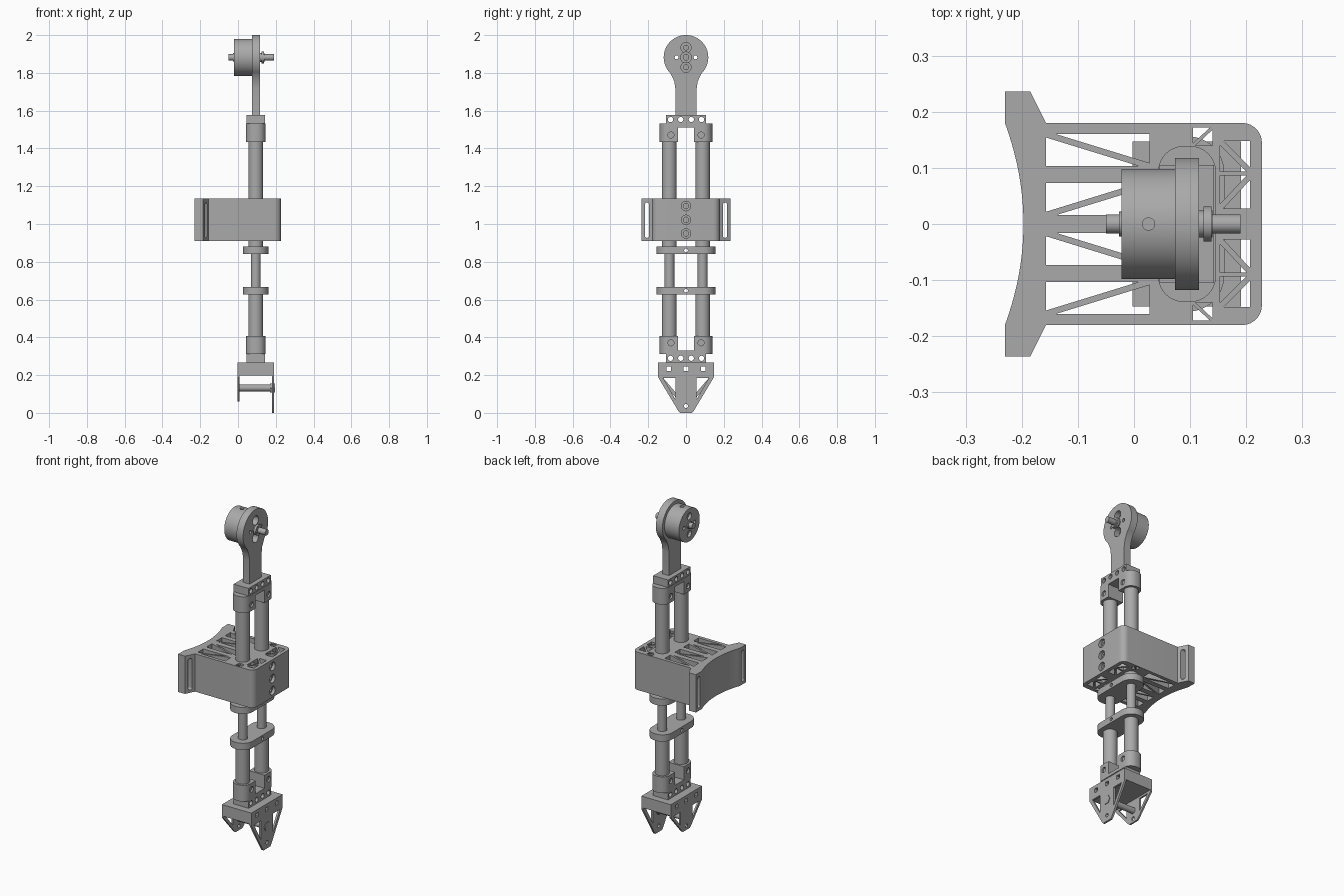
import bpy, bmesh
from math import sin, cos, pi, radians, hypot

if "Cube" in bpy.data.objects:
    bpy.data.objects.remove(bpy.data.objects["Cube"])

grey = bpy.data.materials.new("machined grey")
grey.use_nodes = True
COLOUR = (0.4, 0.4, 0.4, 1)
grey.diffuse_color = COLOUR
grey.node_tree.nodes["Principled BSDF"].inputs["Base Color"].default_value = COLOUR


# --- profiles -------------------------------------------------------------
def arc(cx, cy, r, a0, a1, n):
    return [(cx + r * cos(radians(a0 + (a1 - a0) * i / n)),
             cy + r * sin(radians(a0 + (a1 - a0) * i / n))) for i in range(n + 1)]


def circle(cx, cy, r, n=32):
    return arc(cx, cy, r, 0, 360, n)[:-1]


def rect(x0, x1, y0, y1):
    return [(x0, y0), (x1, y0), (x1, y1), (x0, y1)]


def rounded(x0, x1, y0, y1, r):
    pts = []
    for i, (x, y) in enumerate(((x1 - r, y1 - r), (x0 + r, y1 - r),
                                (x0 + r, y0 + r), (x1 - r, y0 + r))):
        pts += arc(x, y, r, 90 * i, 90 * i + 90, 8)
    return pts


def mirrored(half):
    return half + [(-a, b) for a, b in reversed(half)]


def braced(x0, x1, y0, y1, t, rising=False):
    """Two triangles left over when a diagonal bar crosses a window."""
    w, h = x1 - x0, y1 - y0
    dx, dy = t * hypot(w, h) / h, t * hypot(w, h) / w
    tris = [[(x0 + dx, y1), (x1, y1), (x1, y0 + dy)],
            [(x0, y1 - dy), (x0, y0), (x1 - dx, y0)]]
    if rising:
        tris = [[(a, y0 + y1 - b) for a, b in t3] for t3 in tris]
    return tris


# --- solids ---------------------------------------------------------------
def add_prism(bm, pts, axis, lo, hi):
    place = {"x": lambda a, b, c: (c, a, b),
             "y": lambda a, b, c: (a, c, b),
             "z": lambda a, b, c: (a, b, c)}[axis]
    low = [bm.verts.new(place(a, b, lo)) for a, b in pts]
    high = [bm.verts.new(place(a, b, hi)) for a, b in pts]
    bm.faces.new(low)
    bm.faces.new(high)
    for i in range(len(pts)):
        j = (i + 1) % len(pts)
        bm.faces.new((low[i], low[j], high[j], high[i]))


def smooth(mesh):
    mesh.polygons.foreach_set("use_smooth", [True] * len(mesh.polygons))
    mesh.set_sharp_from_angle(angle=radians(32))


def solid(name, *prisms):
    bm = bmesh.new()
    for p in prisms:
        add_prism(bm, *p)
    bmesh.ops.recalc_face_normals(bm, faces=bm.faces)
    mesh = bpy.data.meshes.new(name)
    bm.to_mesh(mesh)
    bm.free()
    mesh.materials.append(grey)
    smooth(mesh)
    ob = bpy.data.objects.new(name, mesh)
    bpy.context.collection.objects.link(ob)
    return ob


def cut(ob, *prisms):
    cutter = solid("cutter", *prisms)
    cutter.hide_render = True
    mod = ob.modifiers.new("cut", "BOOLEAN")
    mod.operation, mod.solver, mod.object = "DIFFERENCE", "EXACT", cutter
    bpy.context.view_layer.update()
    mesh = bpy.data.meshes.new_from_object(
        ob.evaluated_get(bpy.context.evaluated_depsgraph_get()))
    ob.modifiers.clear()
    ob.data = mesh
    smooth(mesh)
    bpy.data.objects.remove(cutter)


TX, TY = 0.094, 0.088        # tube axes

# --- central bracket with curved strap plate --------------------------------
outline = [(-0.157, -0.18), *arc(0.193, -0.145, 0.035, -90, 0, 8),
           *arc(0.193, 0.145, 0.035, 0, 90, 8), (-0.157, 0.18),
           (-0.185, 0.236), (-0.23, 0.236)]
outline += [(-0.197 - 0.033 * (k / 10) ** 2, 0.018 * k) for k in range(10, -11, -1)]
outline += [(-0.23, -0.236), (-0.185, -0.236)]
bracket = solid("bracket", (outline, "z", 0.91, 1.135))

windows = (braced(-0.157, 0.028, 0.103, 0.16, 0.0055)
           + braced(-0.157, 0.028, 0.016, 0.073, 0.0055, True)
           + braced(0.105, 0.14, 0.14, 0.172, 0.003, True)
           + braced(0.153, 0.207, 0.094, 0.148, 0.005)
           + braced(0.153, 0.207, 0.028, 0.086, 0.005, True))
windows += [[(a, -b) for a, b in w] for w in windows]
cut(bracket, *[(w, "z", 0.8, 1.2) for w in windows])
cut(bracket, *[(rounded(s * 0.207 - 0.011, s * 0.207 + 0.011, 0.927, 1.113, 0.01),
                "x", -0.3, -0.1) for s in (-1, 1)])
bolt_z = (0.95, 1.022, 1.095)
cut(bracket, *[(circle(0, z, 0.025), "x", 0.21, 0.3) for z in bolt_z])
cut(bracket, *[(circle(0, z, 0.014), "x", 0.15, 0.3) for z in bolt_z])

# --- tubes ------------------------------------------------------------------
for side, s in (("left", 1), ("right", -1)):
    for part, r, z0, z1 in (("upper", 0.039, 0.87, 1.5), ("middle", 0.026, 0.65, 0.87),
                            ("lower", 0.039, 0.35, 0.65)):
        solid(f"{part}_tube_{side}", (circle(TX, s * TY, r), "z", z0, z1))

# --- collars joining the tubes ----------------------------------------------
for name, z in (("upper_collar", 0.86), ("lower_collar", 0.646)):
    collar = solid(name, (rounded(0.027, 0.161, -0.156, 0.156, 0.064),
                          "z", z - 0.02, z + 0.02))
    cut(collar, (circle(0, z, 0.01, 20), "x", 0, 0.2))


# --- end clamps: a forked block with a drilled tongue ------------------------
def end_clamp(name, z, d):
    """z is the outer face of the tongue, d points along z towards the tubes."""
    clamp = solid(name, (rounded(0.043, 0.146, -0.139, 0.139, 0.046), "z",
                         *sorted((z + d * 0.045, z + d * 0.142))))
    cut(clamp, (rect(-0.042, 0.042, *sorted((z + d * 0.064, z + d * 0.2))),
                "x", 0, 0.2))
    cut(clamp, *[(circle(s * 0.08, z + d * 0.105, 0.016, 20), "x", 0.136, 0.2)
                 for s in (-1, 1)],
        *[(circle(s * 0.08, z + d * 0.105, 0.016, 20), "x", 0, 0.054) for s in (-1, 1)])
    tongue = solid(name + "_tongue", (rect(-0.105, 0.105, *sorted((z, z + d * 0.046))),
                                      "x", 0.045, 0.143))
    cut(tongue, *[(circle(y, z + d * 0.023, 0.014, 20), "x", 0, 0.2)
                  for y in (-0.082, -0.028, 0.028, 0.082)])


end_clamp("upper_clamp", 1.576, -1)
end_clamp("lower_clamp", 0.266, 1)

# --- motor arm ----------------------------------------------------------------
MZ = 1.882
arm = solid("motor_arm", (mirrored([(0.056, 1.575), (0.056, 1.715), (0.062, 1.755)]
                                   + arc(0, MZ, 0.118, -46, 90, 30)[:-1]),
                          "x", 0.073, 0.116))
pins = [(s * 0.05, MZ) for s in (-1, 1)]
ports = [(0, MZ + s * 0.052) for s in (-1, 1)]
cut(arm, *[(circle(*p, 0.01, 16), "x", 0, 0.2) for p in pins],
    *[(circle(*p, 0.027), "x", 0, 0.2) for p in ports])
solid("port_screws", *[(circle(*p, 0.015, 20), "x", 0.07, 0.09) for p in ports])

# --- motor and shaft ------------------------------------------------------------
motor = solid("motor", (circle(0, MZ, 0.098, 64), "x", -0.022, 0.074))
cut(motor, *[(circle(*p, 0.01, 16), "x", -0.1, 0.2) for p in pins],
    *[(circle(*p, 0.02), "x", -0.1, -0.005) for p in ports],
    (circle(0.026, 0, 0.011, 20), "z", MZ + 0.08, 2.1))
solid("shaft", (circle(0, MZ, 0.017), "x", -0.05, 0.19))
solid("shaft_front_boss", (circle(0, MZ, 0.024), "x", 0.07, 0.14),
      (circle(0, MZ, 0.031), "x", 0.124, 0.138))
solid("shaft_back_boss", (circle(0, MZ, 0.022), "x", -0.027, -0.02))

# --- gripper ----------------------------------------------------------------------
base = solid("gripper_base", (rect(-0.147, 0.147, 0.198, 0.266), "x", -0.003, 0.191))
cut(base, *[(rect(y - 0.012, y + 0.012, 0.222, 0.246), "x", -0.1, 0.3)
            for y in (-0.092, 0, 0.092)])


def jaw(name, tip, x0, x1):
    k = (0.19 - tip) / 0.19
    zz = lambda z: 0.19 - (0.19 - z) * k
    plate = solid(name, (mirrored([(0.032, tip), (0.042, zz(0.012)),
                                   (0.147, 0.188), (0.147, 0.2)]), "x", x0, x1))
    cut(plate, *[([(s * 0.056, 0.186), (s * 0.122, 0.186), (s * 0.056, zz(0.072))],
                  "x", -0.1, 0.3) for s in (-1, 1)],
        (circle(0, zz(0.036), 0.011, 20), "x", -0.1, 0.3))


jaw("front_jaw", 0, 0.179, 0.191)
jaw("back_jaw", 0.06, -0.003, 0.007)
solid("jaw_rod", (circle(0, 0.132, 0.018), "x", 0, 0.185))
solid("jaw_nut", (circle(0, 0.132, 0.027, 6), "x", 0.17, 0.195))
